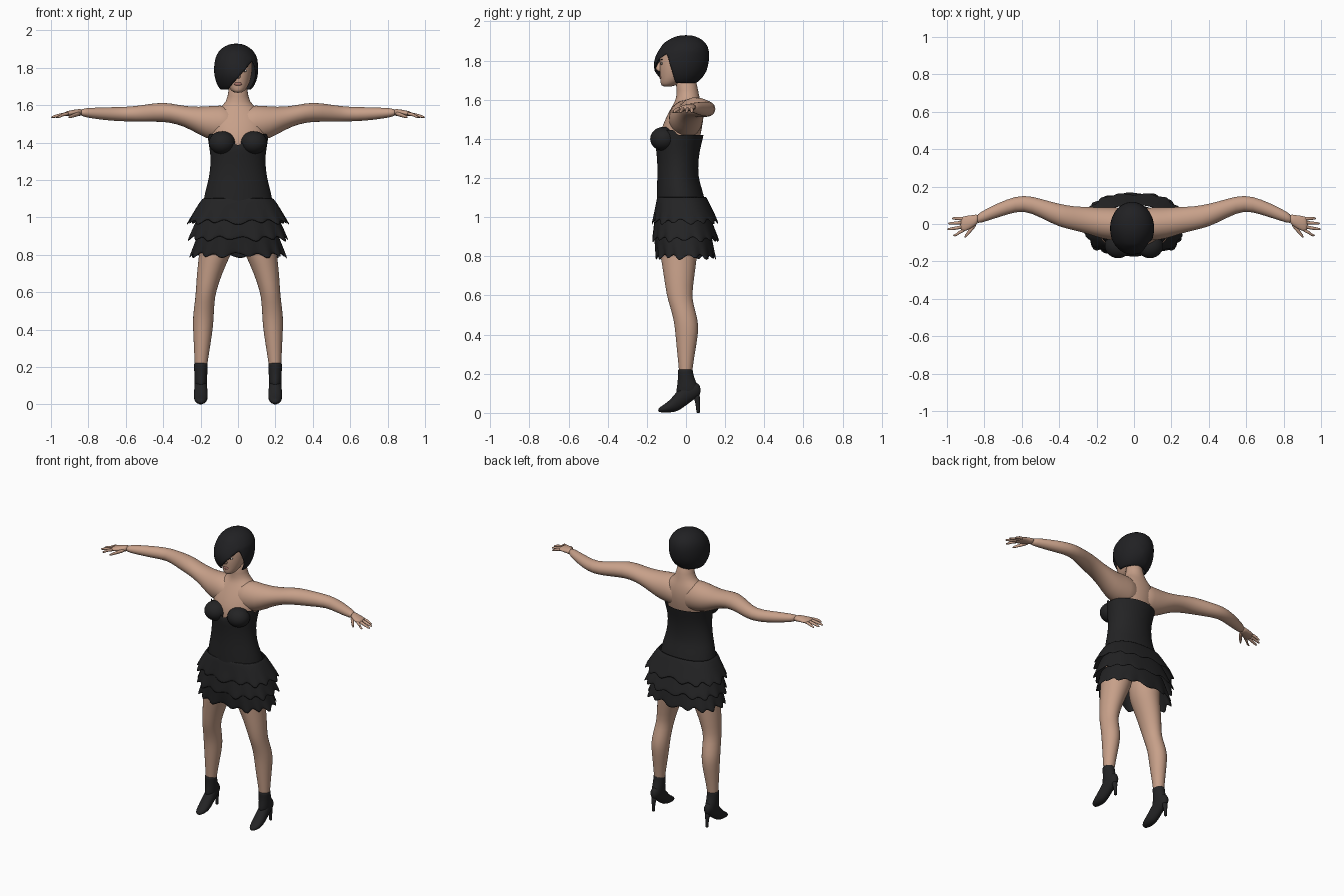
import bpy, bmesh, math
from mathutils import Matrix, Vector

cube = bpy.data.objects.get("Cube")
if cube:
    bpy.data.objects.remove(cube)


def material(name, rgb):
    m = bpy.data.materials.new(name)
    m.use_nodes = True
    m.diffuse_color = (*rgb, 1)
    bsdf = m.node_tree.nodes["Principled BSDF"]
    bsdf.inputs["Base Color"].default_value = (*rgb, 1)
    bsdf.inputs["Roughness"].default_value = .8
    return m


SKIN = material("warm skin", (.57, .35, .25))
BLACK = material("black cloth", (.017, .017, .018))
HAIR = material("black hair", (.015, .015, .017))
LIPS = material("muted lips", (.38, .17, .14))
WHITE = material("eye white", (.6, .57, .54))
DARK = material("dark iris", (.03, .02, .015))


def finish(name, bm, mat, mirror=False, smooth=1, thick=0):
    """Turn a bmesh into a smooth shaded object with its modifiers."""
    bmesh.ops.recalc_face_normals(bm, faces=bm.faces[:])
    for f in bm.faces:
        f.smooth = True
    mesh = bpy.data.meshes.new(name)
    bm.to_mesh(mesh)
    bm.free()
    mesh.materials.append(mat)
    ob = bpy.data.objects.new(name, mesh)
    bpy.context.collection.objects.link(ob)
    if mirror:
        ob.modifiers.new("mirror", "MIRROR").use_mirror_merge = False
    if thick:
        mod = ob.modifiers.new("thickness", "SOLIDIFY")
        mod.thickness = thick
    if smooth:
        mod = ob.modifiers.new("smooth", "SUBSURF")
        mod.levels = mod.render_levels = smooth
    return ob


def loft_mesh(sections, axis="z", n=20, power=2, shape=None, caps=True):
    """Skin superellipse sections (position, centre a, b, radius a, b)."""
    bm = bmesh.new()
    rings = []
    for i, (pos, ca, cb, ra, rb) in enumerate(sections):
        ring = []
        for k in range(n):
            ang = math.tau * k / n
            c, s = math.cos(ang), math.sin(ang)
            a = ca + ra * math.copysign(abs(c) ** (2 / power), c)
            b = cb + rb * math.copysign(abs(s) ** (2 / power), s)
            co = {"x": (pos, a, b), "y": (a, pos, b), "z": (a, b, pos)}[axis]
            co = Vector(co)
            if shape:
                co = shape(co, ang, i / (len(sections) - 1))
            ring.append(bm.verts.new(co))
        rings.append(ring)
    for lo, hi in zip(rings, rings[1:]):
        for k in range(n):
            j = (k + 1) % n
            bm.faces.new((lo[k], lo[j], hi[j], hi[k]))
    if caps:
        bm.faces.new(rings[0])
        bm.faces.new(rings[-1])
    return bm


def loft(name, sections, mat, axis="z", mirror=False, **kw):
    return finish(name, loft_mesh(sections, axis, **kw), mat, mirror)


def ball(name, centre, radii, mat, mirror=False):
    bm = bmesh.new()
    place = Matrix.Translation(centre) @ Matrix.Diagonal((*radii, 1))
    bmesh.ops.create_uvsphere(bm, u_segments=24, v_segments=14, radius=1, matrix=place)
    return finish(name, bm, mat, mirror, smooth=0)


# Torso, neck and head
loft("chest_and_neck", [
    (1.3, 0, -.04, .125, .09), (1.4, 0, -.035, .145, .105), (1.46, 0, -.02, .152, .105),
    (1.52, 0, -.004, .16, .094), (1.57, 0, .006, .13, .076), (1.6, 0, .01, .078, .062),
    (1.64, 0, .008, .053, .056), (1.73, 0, -.005, .05, .052)], SKIN)
loft("head", [
    (1.666, 0, -.095, .02, .025), (1.68, 0, -.085, .04, .046), (1.71, 0, -.06, .06, .072),
    (1.75, 0, -.045, .072, .092), (1.79, 0, -.035, .077, .101), (1.84, 0, -.025, .077, .106),
    (1.88, 0, -.02, .06, .085)], SKIN)
loft("nose", [
    (1.8, 0, -.128, .007, .008), (1.765, 0, -.138, .013, .018),
    (1.752, 0, -.137, .016, .018), (1.742, 0, -.13, .01, .008)], SKIN, n=12)
ball("lips", (0, -.129, 1.714), (.021, .007, .009), LIPS)
ball("eye_whites", (.033, -.124, 1.785), (.015, .005, .007), WHITE, True)
ball("irises", (.032, -.127, 1.785), (.006, .004, .006), DARK, True)
ball("eyebrows", (.034, -.124, 1.806), (.021, .005, .003), DARK, True)

# Asymmetric bob: a dome with the face opening cut along a slanted fringe
bm = loft_mesh([
    (1.68, -.012, -.03, .08, .078), (1.705, -.011, -.028, .1, .107),
    (1.75, -.01, -.028, .117, .136), (1.8, -.01, -.024, .12, .143),
    (1.85, -.01, -.012, .114, .132), (1.89, -.01, -.004, .095, .109),
    (1.918, -.01, -.002, .06, .07), (1.93, -.01, 0, .02, .025)], n=32)
bm.faces.ensure_lookup_table()
bottom = min(bm.faces, key=lambda f: f.calc_center_median().z)
bmesh.ops.delete(bm, geom=[bottom], context="FACES_ONLY")
fringe = (Vector((-.03, 0, 1.71)), Vector((1, 0, -.87)))
side = (Vector((0, -.06, 1.7)), Vector((0, 1, .3)))
for point, normal in (fringe, side):
    bmesh.ops.bisect_plane(bm, geom=bm.verts[:] + bm.edges[:] + bm.faces[:],
                           plane_co=point, plane_no=normal)


def above(f, plane):
    return (f.calc_center_median() - plane[0]).dot(plane[1]) > 0


opening = [f for f in bm.faces if above(f, fringe) and not above(f, side)]
bmesh.ops.delete(bm, geom=opening, context="FACES")
finish("bob_hair", bm, HAIR, thick=.01)

# Arms and hands
loft("arms", [
    (0, -.005, 1.49, .09, .1), (.1, 0, 1.505, .09, .098), (.17, .004, 1.506, .085, .087),
    (.25, .02, 1.53, .072, .062), (.32, .03, 1.55, .064, .052), (.4, .045, 1.566, .062, .053),
    (.5, .085, 1.556, .051, .046), (.59, .117, 1.552, .041, .039), (.68, .092, 1.553, .042, .037),
    (.78, .052, 1.558, .034, .029), (.85, .022, 1.562, .026, .02)], SKIN, "x", True)
loft("palms", [
    (.83, .03, 1.562, .026, .02), (.86, .015, 1.561, .032, .018),
    (.9, .003, 1.557, .042, .015), (.93, -.004, 1.553, .04, .011)], SKIN, "x", True)
for name, y0, y1, tip in (("little", .028, .03, .975), ("ring", .009, .003, .995),
                          ("middle", -.012, -.027, 1), ("index", -.031, -.06, .968)):
    loft(name + "_fingers", [
        (.9, y0, 1.556, .009, .01), (.94, (y0 + y1) / 2, 1.55, .01, .01),
        (tip - .02, y1, 1.541, .008, .008), (tip, y1, 1.535, .005, .005)],
        SKIN, "x", True, n=10)
loft("thumbs", [
    (.84, .005, 1.556, .014, .012), (.87, -.025, 1.549, .017, .012),
    (.89, -.052, 1.541, .014, .01), (.908, -.071, 1.536, .007, .006)],
    SKIN, "x", True, n=10)

# Legs
loft("legs", [
    (1, .1, -.02, .1, .11), (.85, .112, -.036, .095, .1), (.8, .124, -.037, .085, .094),
    (.7, .153, -.035, .068, .079), (.6, .172, -.035, .054, .065), (.55, .178, -.022, .053, .062),
    (.48, .185, -.002, .056, .062), (.42, .187, .005, .055, .061), (.33, .191, .001, .046, .049),
    (.22, .198, -.002, .034, .034), (.15, .198, -.002, .03, .03)], SKIN, mirror=True)

# High heeled ankle boots
loft("boot_shafts", [
    (.222, .199, -.003, .032, .033), (.22, .199, -.003, .037, .04), (.2, .199, -.003, .036, .039),
    (.16, .199, .004, .035, .046), (.12, .199, .01, .035, .06), (.085, .199, .004, .03, .055)],
    BLACK, mirror=True)
loft("boot_feet", [
    (.076, .199, .115, .015, .024), (.05, .199, .118, .03, .043), (0, .199, .1, .035, .062),
    (-.04, .199, .063, .036, .056), (-.08, .199, .033, .038, .032), (-.12, .199, .02, .03, .018),
    (-.143, .199, .014, .012, .01)], BLACK, "y", True)
loft("boot_heels", [
    (0, .199, .062, .009, .009), (.003, .199, .062, .009, .009), (.06, .199, .06, .011, .012),
    (.1, .199, .05, .024, .024)], BLACK, mirror=True, n=12)


# Strapless bodice with a sweetheart neckline
def neckline(co, ang, t):
    if t == 1 and co.y < -.05:
        co.z += .025 - .062 * math.exp(-(co.x / .045) ** 2)
    return co


loft("bodice", [
    (1.07, 0, -.025, .188, .125), (1.15, 0, -.034, .173, .115), (1.2, 0, -.042, .157, .104),
    (1.3, 0, -.042, .143, .104), (1.37, 0, -.04, .153, .118), (1.42, 0, -.03, .161, .12)],
    BLACK, n=48, shape=neckline, caps=False)
ball("bust_cups", (.085, -.115, 1.4), (.071, .068, .061), BLACK, True)


# Three ruffled skirt tiers
def ruffle(phase):
    def shape(co, ang, t):
        wave = math.sin(15 * ang + phase) + .4 * math.sin(7 * ang - phase)
        grow = 1 + .035 * wave * t * t
        return Vector((co.x * grow, co.y * grow, co.z - .012 * wave * t * t))
    return shape


for i, (top, low, waist, hem, depth) in enumerate((
        (1.105, .975, .187, .268, .168), (1.03, .885, .2, .266, .17), (.94, .795, .2, .256, .152))):
    drop = top - low
    front = .125 + .01 * i
    rows = [(top - drop * t, 0, -.022 + .02 * t, waist + (hem - waist) * t ** .9,
             front + (depth - front) * t) for t in (0, .25, .5, .75, 1)]
    bm = loft_mesh(rows, n=90, power=2.4, shape=ruffle(1.9 * i), caps=False)
    finish("skirt_tier_%d" % (i + 1), bm, BLACK, thick=.006)
